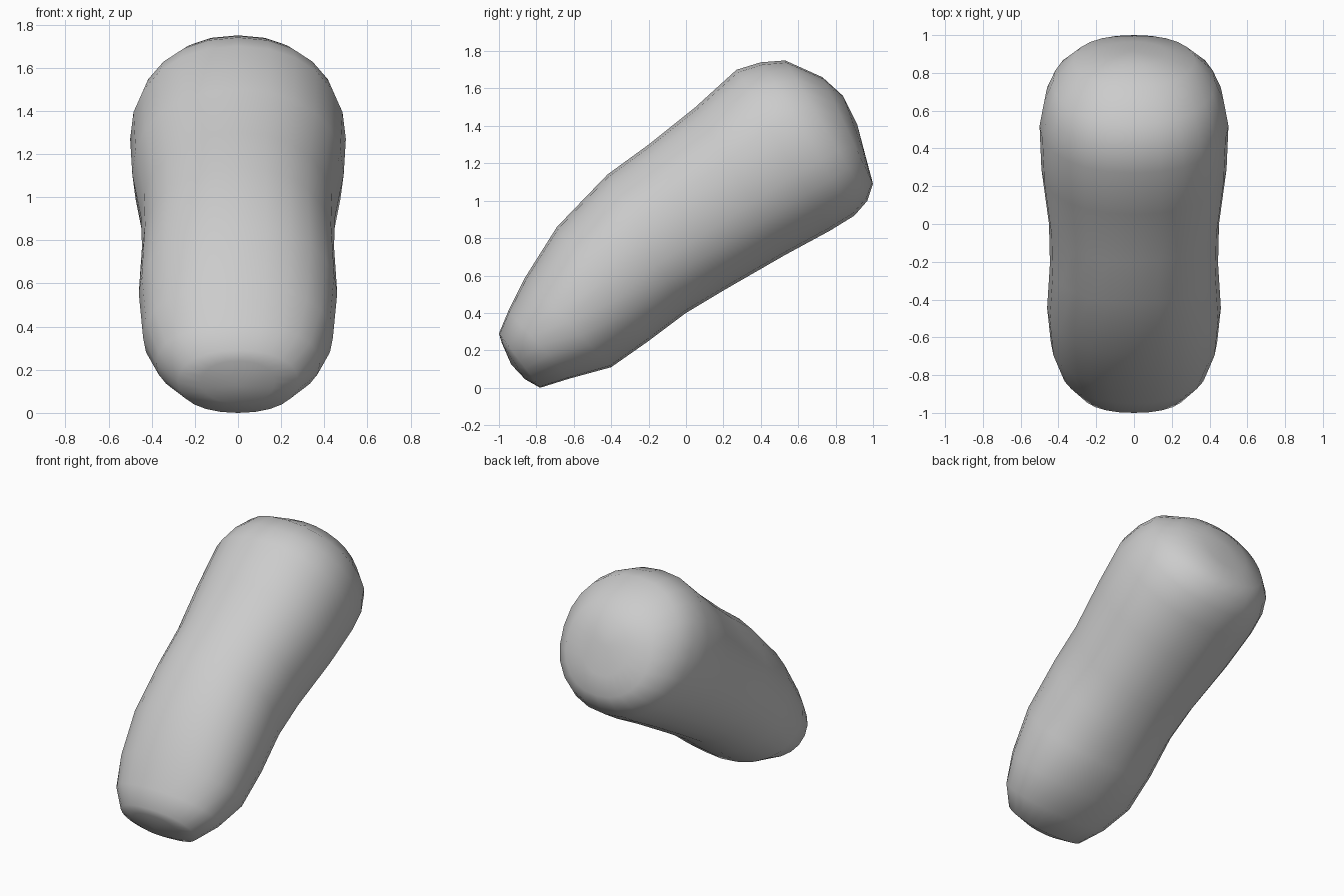
import bpy, bmesh
from math import sin, cos, pi

if "Cube" in bpy.data.objects:
    bpy.data.objects.remove(bpy.data.objects["Cube"])

# Cross-sections along the slanted body: upper y, z, lower y, z, half width
SECTIONS = [
    (-0.985, 0.24, -0.86, 0.045, 0.17),
    (-1.00, 0.29, -0.78, 0.00, 0.28),
    (-0.95, 0.41, -0.62, 0.05, 0.38),
    (-0.86, 0.59, -0.40, 0.11, 0.44),
    (-0.69, 0.86, -0.20, 0.25, 0.46),
    (-0.42, 1.14, 0.00, 0.40, 0.445),
    (-0.20, 1.30, 0.20, 0.52, 0.45),
    (0.05, 1.50, 0.53, 0.71, 0.49),
    (0.27, 1.70, 0.77, 0.84, 0.50),
    (0.40, 1.74, 0.90, 0.92, 0.475),
    (0.53, 1.75, 0.97, 1.00, 0.43),
    (0.73, 1.66, 1.00, 1.09, 0.32),
    (0.84, 1.56, 0.965, 1.22, 0.17),
]
FRONT_TIP, BACK_TIP = (0, -0.935, 0.125), (0, 0.915, 1.41)
SIDES = 24


def soften(v, p=0.92):
    return abs(v) ** p * (1 if v >= 0 else -1)


# Rounded rings joined into a capsule
bm = bmesh.new()
rings = []
for uy, uz, ly, lz, w in SECTIONS:
    ring = []
    for i in range(SIDES):
        a = 2 * pi * i / SIDES
        s, c = soften(sin(a)), soften(cos(a))
        ring.append(bm.verts.new((w * s, (uy + ly) / 2 + c * (uy - ly) / 2,
                                  (uz + lz) / 2 + c * (uz - lz) / 2)))
    rings.append(ring)
for r0, r1 in zip(rings, rings[1:]):
    for i in range(SIDES):
        j = (i + 1) % SIDES
        bm.faces.new((r0[i], r0[j], r1[j], r1[i]))

# Rounded end caps
for ring, tip in ((rings[0], FRONT_TIP), (rings[-1], BACK_TIP)):
    t = bm.verts.new(tip)
    for i in range(SIDES):
        bm.faces.new((ring[i], ring[(i + 1) % SIDES], t))
bmesh.ops.recalc_face_normals(bm, faces=bm.faces)
for f in bm.faces:
    f.smooth = True

mesh = bpy.data.meshes.new("slanted_capsule")
bm.to_mesh(mesh)
bm.free()
body = bpy.data.objects.new("slanted_capsule", mesh)
bpy.context.collection.objects.link(body)
